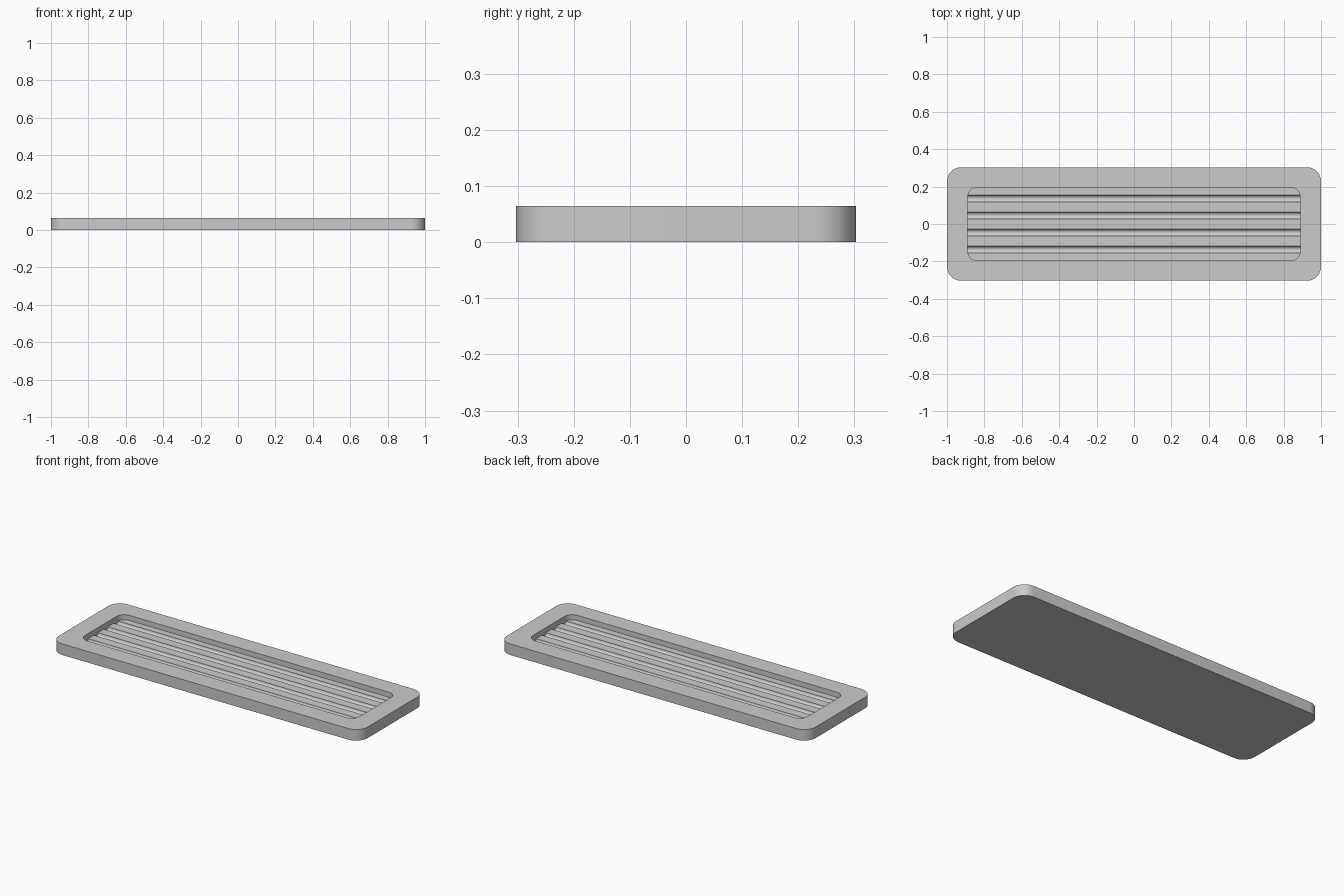
import bpy, bmesh
from math import sin, cos, pi, radians

HEIGHT, FLOOR = 0.065, 0.035
GROOVE_R, PITCH = 0.0185, 0.091

cube = bpy.data.objects.get("Cube")
if cube:
    bpy.data.objects.remove(cube, do_unlink=True)

grey = bpy.data.materials.new("plain grey")
grey.use_nodes = True
colour = (0.6, 0.6, 0.6, 1)
grey.diffuse_color = colour
grey.node_tree.nodes["Principled BSDF"].inputs["Base Color"].default_value = colour


def prism(name, points, offset):
    """Extrude a closed outline of 3D points along an offset."""
    bm = bmesh.new()
    face = bm.faces.new([bm.verts.new(p) for p in points])
    grown = bmesh.ops.extrude_face_region(bm, geom=[face])["geom"]
    moved = [v for v in grown if isinstance(v, bmesh.types.BMVert)]
    bmesh.ops.translate(bm, vec=offset, verts=moved)
    bmesh.ops.recalc_face_normals(bm, faces=bm.faces)
    mesh = bpy.data.meshes.new(name)
    bm.to_mesh(mesh)
    bm.free()
    mesh.materials.append(grey)
    obj = bpy.data.objects.new(name, mesh)
    bpy.context.collection.objects.link(obj)
    return obj


def rounded_rectangle(half_x, half_y, radius, z, steps=12):
    points = []
    corners = [(1, 1), (-1, 1), (-1, -1), (1, -1)]
    for quarter, (sx, sy) in enumerate(corners):
        for i in range(steps + 1):
            a = (quarter + i / steps) * pi / 2
            points.append((sx * (half_x - radius) + radius * cos(a),
                           sy * (half_y - radius) + radius * sin(a), z))
    return points


def boolean(target, tool, operation):
    mod = target.modifiers.new(operation.lower(), 'BOOLEAN')
    mod.object, mod.operation, mod.solver = tool, operation, 'EXACT'
    bpy.context.view_layer.objects.active = target
    bpy.ops.object.modifier_apply(modifier=mod.name)
    bpy.data.objects.remove(tool, do_unlink=True)


# Solid plate with rounded corners
plate = prism("grooved_plate", rounded_rectangle(1, 0.303, 0.075, 0), (0, 0, HEIGHT))

# Recess volume, its underside shaped by four half-round grooves
recess = prism("recess_cutter", rounded_rectangle(0.889, 0.195, 0.05, 0.005), (0, 0, 0.1))
profile = [(-1.2, 0.3, 0.09), (-1.2, -0.3, 0.09), (-1.2, -0.3, FLOOR)]
for k in range(4):
    centre = (k - 1.5) * PITCH
    for i in range(17):
        a = pi + i * pi / 16
        profile.append((-1.2, centre + GROOVE_R * cos(a), FLOOR + GROOVE_R * sin(a)))
profile.append((-1.2, 0.3, FLOOR))
grooves = prism("groove_cutter", profile, (2.4, 0, 0))
boolean(recess, grooves, 'INTERSECT')
boolean(plate, recess, 'DIFFERENCE')

# Smooth curved walls, sharp rims
bpy.ops.object.select_all(action='DESELECT')
plate.select_set(True)
bpy.context.view_layer.objects.active = plate
bpy.ops.object.shade_smooth_by_angle(angle=radians(30))
